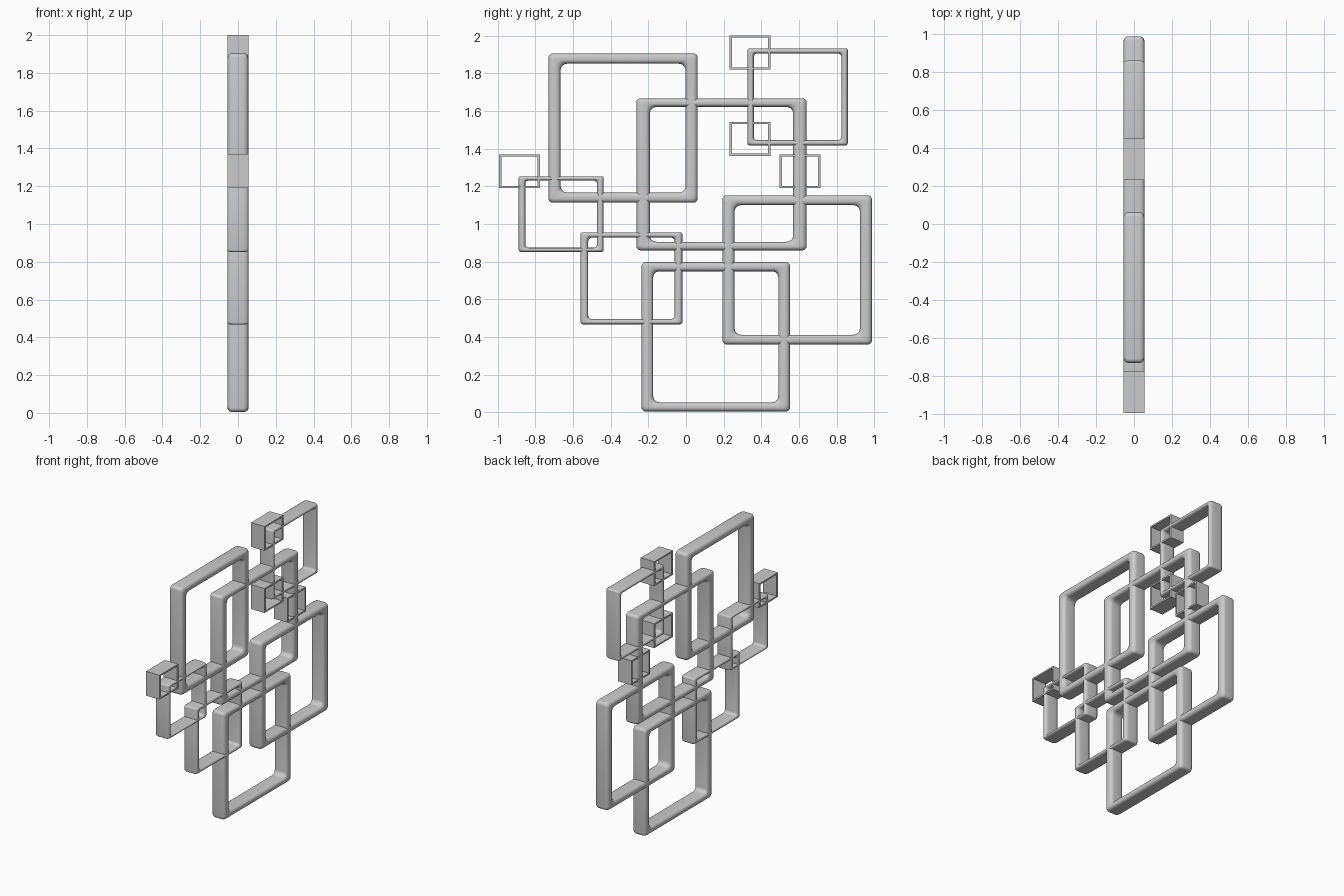
import bpy, math

if "Cube" in bpy.data.objects:
    bpy.data.objects.remove(bpy.data.objects["Cube"])

HALF_DEPTH = 0.055


def rounded_rect(y0, y1, z0, z1, ry, rz, steps):
    """Closed loop of (y, z) points; corners are elliptical arcs."""
    pts = []
    corners = [(y1 - ry, z1 - rz, 0), (y0 + ry, z1 - rz, 90),
               (y0 + ry, z0 + rz, 180), (y1 - ry, z0 + rz, 270)]
    for cy, cz, start in corners:
        for i in range(steps + 1):
            a = math.radians(start + 90 * i / steps)
            pts.append((cy + ry * math.cos(a), cz + rz * math.sin(a)))
    return pts


def bar_section(soft):
    """Cross-section of a bar: (u across the bar 0..1, x depth)."""
    if not soft:
        return [(0, -HALF_DEPTH), (0, HALF_DEPTH), (1, HALF_DEPTH), (1, -HALF_DEPTH)]
    bu, bx, n = 0.38, 0.026, 4
    pts = []
    for cu, cx, start in [(1 - bu, HALF_DEPTH - bx, 0), (bu, HALF_DEPTH - bx, 90),
                          (bu, bx - HALF_DEPTH, 180), (1 - bu, bx - HALF_DEPTH, 270)]:
        for i in range(n + 1):
            a = math.radians(start + 90 * i / n)
            pts.append((cu + bu * math.cos(a), cx + bx * math.sin(a)))
    return pts[::-1]


def frame(name, y0, y1, z0, z1, ty, tz, soft=True):
    """Square ring lying in the YZ plane, lofted around its cross-section."""
    verts, faces = [], []
    section = bar_section(soft)
    steps = 5 if soft else 1
    for u, x in section:
        dy, dz = ty * u, tz * u
        r = (0.35 + 0.2 * u) if soft else 0.02
        loop = rounded_rect(y0 + dy, y1 - dy, z0 + dz, z1 - dz, ty * r, tz * r * 1.2, steps)
        verts += [(x, y, z) for y, z in loop]
    n, m = len(loop), len(section)
    for j in range(m):
        k = (j + 1) % m
        for i in range(n):
            h = (i + 1) % n
            faces.append((j * n + i, j * n + h, k * n + h, k * n + i))
    mesh = bpy.data.meshes.new(name)
    mesh.from_pydata(verts, [], faces)
    obj = bpy.data.objects.new(name, mesh)
    bpy.context.collection.objects.link(obj)
    bpy.ops.object.select_all(action='DESELECT')
    obj.select_set(True)
    bpy.context.view_layer.objects.active = obj
    # consistent outward normals
    bpy.ops.object.mode_set(mode='EDIT')
    bpy.ops.mesh.select_all(action='SELECT')
    bpy.ops.mesh.normals_make_consistent(inside=False)
    bpy.ops.object.mode_set(mode='OBJECT')
    if soft:
        bpy.ops.object.shade_smooth_by_angle(angle=math.radians(40))


# Large frames
frame("large_frame_upper_left", -0.73, 0.062, 1.113, 1.905, 0.064, 0.054)
frame("large_frame_centre", -0.263, 0.64, 0.86, 1.667, 0.072, 0.045)
frame("large_frame_right", 0.194, 0.987, 0.36, 1.152, 0.064, 0.052)
frame("large_frame_bottom", -0.236, 0.552, 0.005, 0.797, 0.062, 0.048)

# Medium frames
frame("medium_frame_upper_right", 0.326, 0.859, 1.417, 1.933, 0.034, 0.028)
frame("medium_frame_left", -0.888, -0.437, 0.852, 1.253, 0.036, 0.022)
frame("medium_frame_lower_left", -0.56, -0.019, 0.467, 0.956, 0.041, 0.028)

# Small thin square frames
for i, (y, z) in enumerate([(0.231, 1.82), (0.231, 1.362), (0.496, 1.19), (-0.993, 1.19)]):
    frame(f"small_frame_{i + 1}", y, y + 0.218, z, z + 0.18, 0.014, 0.011, soft=False)
